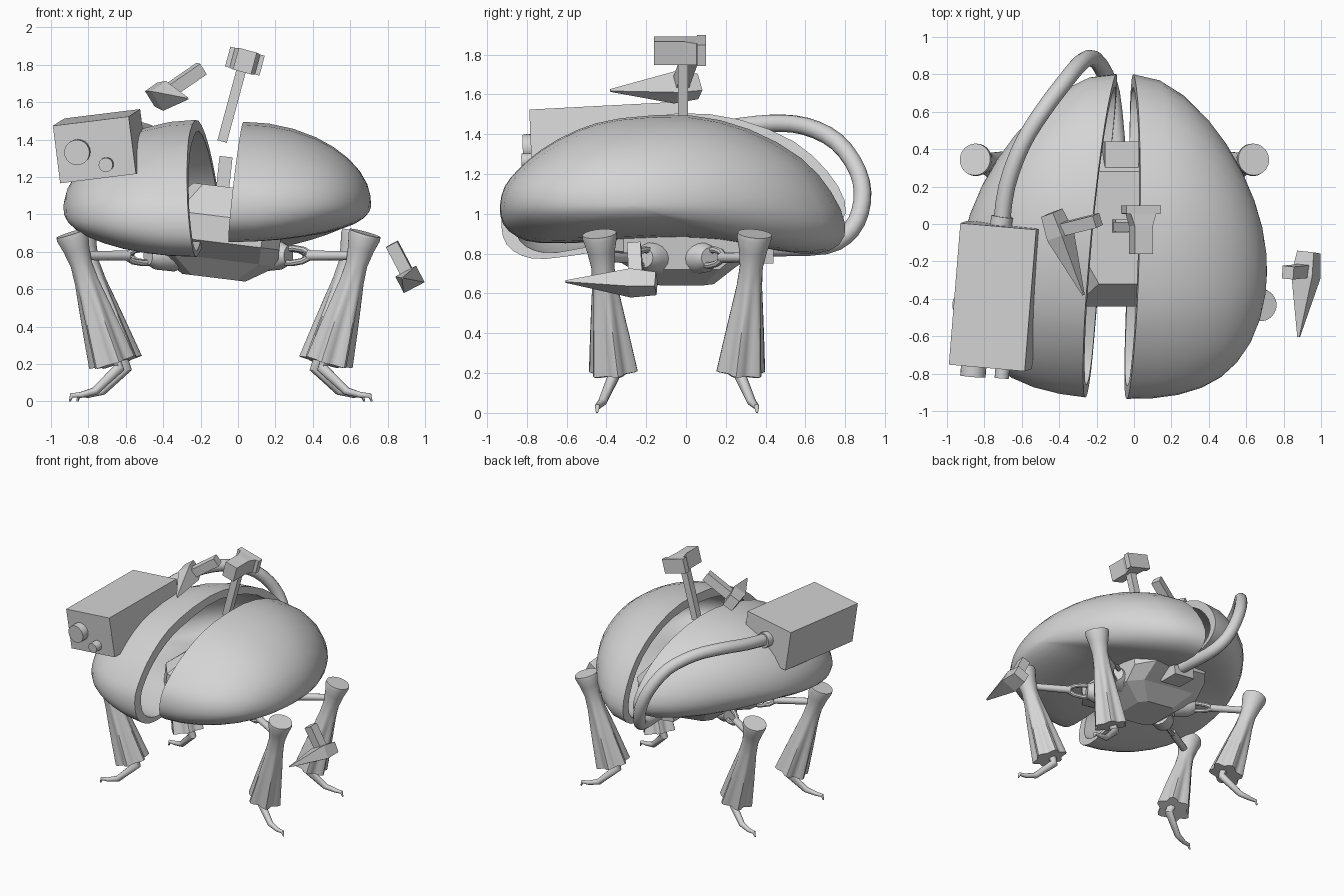
import bpy
import bmesh
from math import sin, cos, pi, radians
from mathutils import Vector, Matrix, Euler

cube = bpy.data.objects.get("Cube")
if cube:
    bpy.data.objects.remove(cube, do_unlink=True)

grey = bpy.data.materials.new("plain_grey")
grey.use_nodes = True
GREY = (0.66, 0.66, 0.66, 1)
grey.diffuse_color = GREY
for node in grey.node_tree.nodes:
    if node.type == 'BSDF_PRINCIPLED':
        node.inputs["Base Color"].default_value = GREY


def loft(name, rings, smooth_angle=None):
    """Skin a closed solid over rings of equal point count."""
    bm = bmesh.new()
    loops = [[bm.verts.new(p) for p in ring] for ring in rings]
    n = len(loops[0])
    for a, b in zip(loops, loops[1:]):
        for i in range(n):
            j = (i + 1) % n
            bm.faces.new((a[i], a[j], b[j], b[i]))
    bm.faces.new(loops[0])
    bm.faces.new(loops[-1])
    bmesh.ops.recalc_face_normals(bm, faces=bm.faces)
    mesh = bpy.data.meshes.new(name)
    bm.to_mesh(mesh)
    bm.free()
    mesh.materials.append(grey)
    if smooth_angle:
        mesh.shade_smooth()
        mesh.set_sharp_from_angle(angle=radians(smooth_angle))
    obj = bpy.data.objects.new(name, mesh)
    bpy.context.collection.objects.link(obj)
    return obj


def spline(points, steps, closed=False):
    """Rounded path through the points."""
    pts = [Vector(p) for p in points]
    n = len(pts)
    out = []
    for i in range(n if closed else n - 1):
        k = [i - 1, i, i + 1, i + 2]
        a, b, c, d = [pts[j % n] if closed else pts[min(max(j, 0), n - 1)] for j in k]
        for s in range(steps):
            t = s / steps
            out.append(b + (c - a) * t / 2 + (a - b * 2.5 + c * 2 - d / 2) * t**2
                       + ((b - c) * 3 + d - a) * t**3 / 2)
    return out if closed else out + [pts[-1]]


def tube(name, points, radii, sides=12, flutes=None, folds=6):
    """Round or fluted tube along a path, one radius per point."""
    pts = [Vector(p) for p in points]
    rings, last, q = [], None, None
    for i, p in enumerate(pts):
        t = (pts[min(i + 1, len(pts) - 1)] - pts[max(i - 1, 0)]).normalized()
        q = last.rotation_difference(t) @ q if last else t.to_track_quat('Z', 'Y')
        last = t
        f = flutes[i] if flutes else 0
        ring = []
        for k in range(sides):
            a = 2 * pi * k / sides
            r = radii[i] * (1 + f * cos(folds * a))
            ring.append(p + q @ Vector((r * cos(a), r * sin(a), 0)))
        rings.append(ring)
    return loft(name, rings, 40)


def block(name, sections, matrix, chamfer=None):
    """Flat-sided solid from (z, half x, half y) sections."""
    rings = []
    for z, hx, hy in sections:
        if chamfer:
            c = chamfer
            flat = [(1, c), (c, 1), (-c, 1), (-1, c), (-1, -c), (-c, -1), (c, -1), (1, -c)]
        else:
            flat = [(1, 1), (-1, 1), (-1, -1), (1, -1)]
        rings.append([matrix @ Vector((hx * x, hy * y, z)) for x, y in flat])
    return loft(name, rings)


def frame(origin, z_axis, x_hint):
    z = Vector(z_axis).normalized()
    x = Vector(x_hint)
    x = (x - z * x.dot(z)).normalized()
    m = Matrix((x, z.cross(x), z)).transposed().to_4x4()
    return Matrix.Translation(origin) @ m


def placed(loc, rx=0, ry=0, rz=0):
    turn = Euler((radians(rx), radians(ry), radians(rz))).to_matrix().to_4x4()
    return Matrix.Translation(loc) @ turn


# Hollow half shells: bean-shaped rim that rounds off to an oval at the far side
bean = spline([(0, y + 0.25, z - 1.04) for y, z in [
    (-0.935, 1.04), (-0.92, 0.95), (-0.85, 0.885), (-0.73, 0.853), (-0.45, 0.858), (-0.1, 0.878),
    (0.2, 0.862), (0.46, 0.815), (0.65, 0.8), (0.77, 0.845), (0.8, 0.95), (0.73, 1.11),
    (0.58, 1.28), (0.32, 1.425), (0.02, 1.495), (-0.33, 1.48), (-0.55, 1.42), (-0.73, 1.32),
    (-0.84, 1.225), (-0.91, 1.14)]], 2, True)
lining = [p - p.normalized() * 0.07 for p in bean]


def shell(name, side, lean, matrix):
    rings = []
    angles = [radians(a) for a in (89, 82, 73, 63, 53, 43, 33, 22, 11, 0)]
    for outline, depth, order in ((bean, 0.73, angles), (lining, 0.66, angles[::-1])):
        for a in order:
            ring = []
            for p in outline:
                u = p.normalized()
                high = 0.42 if u.z > 0 else 0.21
                oval = u / ((u.y / 0.85)**2 + (u.z / high)**2)**0.5
                v = p.lerp(oval, sin(a)**2) * cos(a)
                ring.append(matrix @ Vector((side * depth * sin(a) + lean * v.z, v.y, v.z)))
            rings.append(ring)
    return loft(name, rings, 45)


shell("left_shell", 1, 0.1, placed((-0.02, -0.25, 1.04), rz=-1.5))
shell("right_shell", -1, -0.1, placed((-0.2, -0.25, 1.02), rx=7.3, rz=-5))

# Faceted inner body, rear socket and short central post
body_frame = placed((-0.1, -0.02, 0.9), ry=7)
block("inner_body", [(-0.24, 0.17, 0.16), (-0.14, 0.33, 0.27), (-0.05, 0.33, 0.42),
                     (0.09, 0.33, 0.42), (0.25, 0.17, 0.3)], body_frame, 0.7)
block("rear_socket", [(-0.16, 0.09, 0.08), (0.2, 0.09, 0.08)], placed((-0.09, 0.36, 0.92), ry=7))
block("centre_post", [(0, 0.035, 0.035), (0.2, 0.035, 0.035)], placed((-0.085, -0.01, 1.11), ry=6))

# Instrument box with two lenses
box_frame = placed((-0.737, -0.385, 1.365), rx=3, ry=-7, rz=-5)
block("instrument_box", [(-0.155, 0.205, 0.38), (0.155, 0.205, 0.38)], box_frame)
for name, x, z, r in (("large_lens", -0.09, 0, 0.068), ("small_lens", 0.055, -0.085, 0.038)):
    tube(name, [box_frame @ Vector((x, y, z)) for y in (-0.36, -0.44)], [r, r], 20)

# Cable from the box, over the back and in to the rear socket
cable = spline([(-0.71, -0.02, 1.4), (-0.68, 0.2, 1.43), (-0.6, 0.42, 1.455), (-0.49, 0.6, 1.44),
                (-0.37, 0.76, 1.36), (-0.28, 0.865, 1.21), (-0.22, 0.885, 1.06),
                (-0.17, 0.83, 0.92), (-0.12, 0.7, 0.84), (-0.09, 0.42, 0.83)], 3)
tube("cable", cable, [0.045] * len(cable), 10)
tube("cable_collar", [(-0.715, -0.03, 1.4), (-0.705, 0.04, 1.405)], [0.058, 0.058], 12)

# Floating spiked hammers
for name, back, tip, grip, length in (
        ("upper", (-0.44, 0.06, 1.64), (-0.27, -0.38, 1.62), (0.16, 0.04, 0.11), 0.26),
        ("side", (0.935, -0.15, 0.65), (0.88, -0.605, 0.66), (-0.095, -0.01, 0.18), 0.215)):
    back, grip = Vector(back), Vector(grip)
    spike = Vector(tip) - back
    m = frame(back, spike, grip)
    block(name + "_hammer_head", [(0, 0.04, 0.05), (0.13, 0.05, 0.063),
                                  (spike.length, 0.004, 0.006)], m)
    block(name + "_hammer_handle", [(0.02, 0.034, 0.034), (length, 0.034, 0.034)],
          frame(m @ Vector((0, 0, 0.1)), grip, spike))

# Blunt hammer above the gap
handle_end, handle_top = Vector((-0.085, -0.015, 1.39)), Vector((0.02, -0.015, 1.78))
shaft = handle_top - handle_end
block("blunt_hammer_handle", [(0, 0.026, 0.026), (shaft.length, 0.026, 0.026)],
      frame(handle_end, shaft, (1, 0, 0)))
block("blunt_hammer_head", [(0, 0.055, 0.095), (0.045, 0.055, 0.095), (0.046, 0.055, 0.07),
                            (0.11, 0.06, 0.05), (0.26, 0.06, 0.05)],
      frame((0.037, 0.1, 1.82), (0, -1, 0), shaft))

# Four legs with flared, pleated shins, clawed feet and forked hip arms
middle = Vector((-0.105, -0.045, 0))
for side, sx in (("left", 1), ("right", -1)):
    for end, sy in (("front", -1), ("rear", 1)):
        name = end + "_" + side
        reach = 0.785 if sy < 0 else 0.745
        low = reach - (0.19 if sx > 0 else 0.215)

        def at(x, y, z):
            return middle + Vector((sx * x, sy * y, z))

        top, hem = at(reach, 0.39, 0.9), at(low, 0.32, 0.21)
        steps = [0, 0.03, 0.12, 0.24, 0.38, 0.55, 0.75, 1]
        tube(name + "_shin", [top.lerp(hem, t) for t in steps],
             [0.085, 0.087, 0.071, 0.058, 0.063, 0.077, 0.093, 0.112], 36,
             [0, 0, 0, 0, 0.05, 0.1, 0.13, 0.15])
        foot = [(low, 0.315, 0.27), (low - 0.04, 0.32, 0.18), (low + 0.09, 0.375, 0.055),
                (low + 0.165, 0.395, 0.035), (low + 0.215, 0.4, 0.032), (low + 0.225, 0.402, 0)]
        tube(name + "_foot", [at(*p) for p in foot],
             [0.035, 0.03, 0.022, 0.016, 0.013, 0.005], 10)

        # Hip cup, two fork strands and the rod to the shin
        inner, knee = at(0.28, 0.11, 0.78), at(reach - 0.05, 0.37, 0.78)
        along = knee - inner
        across = Vector((0, 0, 1)).cross(along).normalized()
        tube(name + "_hip", [inner + along * t for t in (-0.1, 0.12, 0.21)], [0.085, 0.075, 0.05], 16)
        for tag, k in (("a", 1), ("b", -1)):
            offset = (across * 0.35 + Vector((0, 0, 0.9))) * 0.042 * k
            strand = [inner + along * t + offset * w
                      for t, w in ((0.16, 1), (0.26, 1.05), (0.38, 0.8), (0.5, 0))]
            tube(name + "_fork_" + tag, strand, [0.017] * 4, 8)
        tube(name + "_arm", [inner + along * t for t in (0.44, 1)], [0.027, 0.024], 12)
